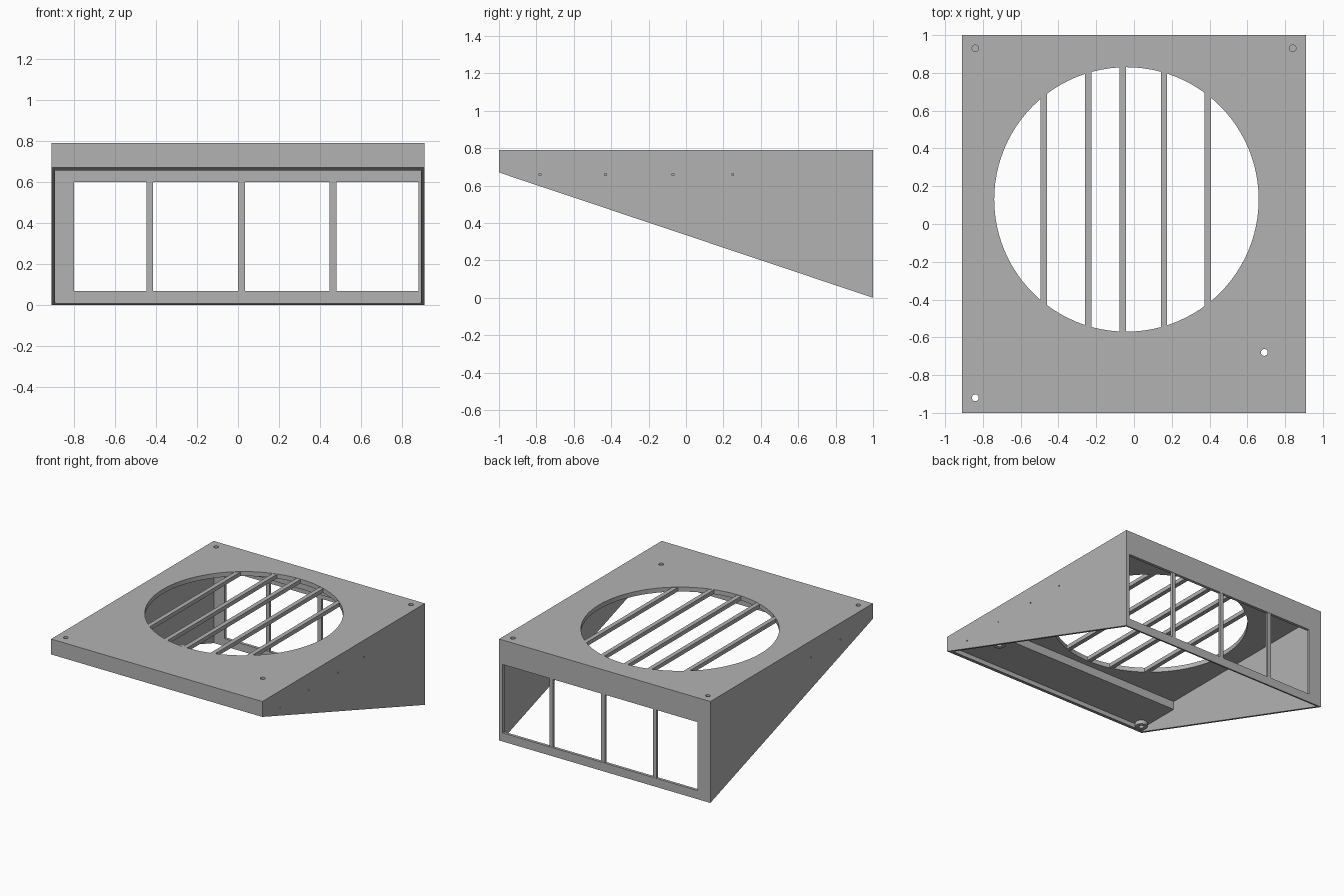
import bpy, bmesh, math

cube = bpy.data.objects.get("Cube")
if cube:
    bpy.data.objects.remove(cube, do_unlink=True)

grey = bpy.data.materials.new("plain_grey")
grey.use_nodes = True
grey.diffuse_color = (0.45, 0.45, 0.45, 1)
grey.node_tree.nodes["Principled BSDF"].inputs["Base Color"].default_value = (0.45, 0.45, 0.45, 1)

HALF_X, TOP, FRONT_Z = 0.91, 0.79, 0.67
FAN_X, FAN_Y, FAN_R = -0.04, 0.13, 0.70


def finish(bm, name):
    bmesh.ops.recalc_face_normals(bm, faces=bm.faces)
    mesh = bpy.data.meshes.new(name)
    bm.to_mesh(mesh)
    bm.free()
    mesh.materials.append(grey)
    obj = bpy.data.objects.new(name, mesh)
    bpy.context.collection.objects.link(obj)
    return obj


def box(name, x0, x1, y0, y1, z0, z1):
    bm = bmesh.new()
    bmesh.ops.create_cube(bm, size=1)
    for v in bm.verts:
        v.co = (x1 if v.co.x > 0 else x0, y1 if v.co.y > 0 else y0, z1 if v.co.z > 0 else z0)
    return finish(bm, name)


def cylinder(name, x, y, z0, z1, radius, sides=24):
    bm = bmesh.new()
    bmesh.ops.create_cone(bm, cap_ends=True, segments=sides, radius1=radius,
                          radius2=radius, depth=z1 - z0)
    bmesh.ops.translate(bm, vec=(x, y, (z0 + z1) / 2), verts=bm.verts)
    return finish(bm, name)


def cut(target, cutter):
    mod = target.modifiers.new("cut", "BOOLEAN")
    mod.operation, mod.solver, mod.object = "DIFFERENCE", "EXACT", cutter
    bpy.context.view_layer.objects.active = target
    bpy.ops.object.modifier_apply(modifier=mod.name)
    bpy.data.objects.remove(cutter, do_unlink=True)


# Wedge casing: side profile swept across the width
bm = bmesh.new()
profile = [(-1, FRONT_Z), (1, 0), (1, TOP), (-1, TOP)]
face = bm.faces.new([bm.verts.new((-HALF_X, y, z)) for y, z in profile])
swept = bmesh.ops.extrude_face_region(bm, geom=[face])["geom"]
bmesh.ops.translate(bm, vec=(2 * HALF_X, 0, 0),
                    verts=[v for v in swept if isinstance(v, bmesh.types.BMVert)])
casing = finish(bm, "casing")

# Hollow interior, with thicker roof strips at the front and back
inner = HALF_X - 0.018
cut(casing, box("hollow", -inner, inner, -0.955, 0.978, -0.2, 0.69))
cut(casing, box("roof_recess", -inner, inner, -0.62, 0.87, 0.5, 0.755))

# Back window and round fan opening
cut(casing, box("window_cut", -0.80, 0.88, 0.9, 1.1, 0.067, 0.60))
cut(casing, cylinder("fan_cut", FAN_X, FAN_Y, 0.70, 0.9, FAN_R, 96))

# Screw holes: blind at the back, through at the front with bosses below
for x in (-0.84, 0.84):
    cut(casing, cylinder("blind_hole", x, 0.93, 0.72, 0.9, 0.018))
for side, (x, y) in (("right", (-0.84, -0.92)), ("left", (0.69, -0.68))):
    cut(casing, cylinder("through_hole", x, y, 0.5, 0.9, 0.018))
    boss = cylinder(side + "_screw_boss", x, y, 0.66, 0.70, 0.045)
    cut(boss, cylinder("boss_hole", x, y, 0.5, 0.9, 0.018))

# Pin holes in the side walls
for sign, places in ((1, (-0.78, -0.43, -0.07, 0.25)), (-1, (-0.60, -0.24))):
    for y in places:
        x = sign * HALF_X
        cut(casing, box("pin_hole", x - 0.01, x + 0.01, y - 0.005, y + 0.005, 0.655, 0.665))

# Fan guard bars
for i, x in enumerate((-0.477, -0.243, -0.059, 0.159, 0.39)):
    reach = math.sqrt(FAN_R ** 2 - max(abs(x - FAN_X) - 0.017, 0) ** 2) + 0.005
    box(f"guard_bar_{i + 1}", x - 0.017, x + 0.017,
        FAN_Y - reach, FAN_Y + reach, 0.757, TOP - 0.002)

# Window bars
for i, x in enumerate((-0.43, 0.017, 0.463)):
    box(f"window_bar_{i + 1}", x - 0.016, x + 0.016, 0.98, 0.998, 0.06, 0.607)

# Flat caps stay crisp while the round edges are smooth
for obj in bpy.context.collection.objects:
    obj.select_set(obj.type == "MESH" and grey.name in obj.data.materials)
bpy.context.view_layer.objects.active = casing
bpy.ops.object.shade_smooth_by_angle(angle=math.radians(30))
